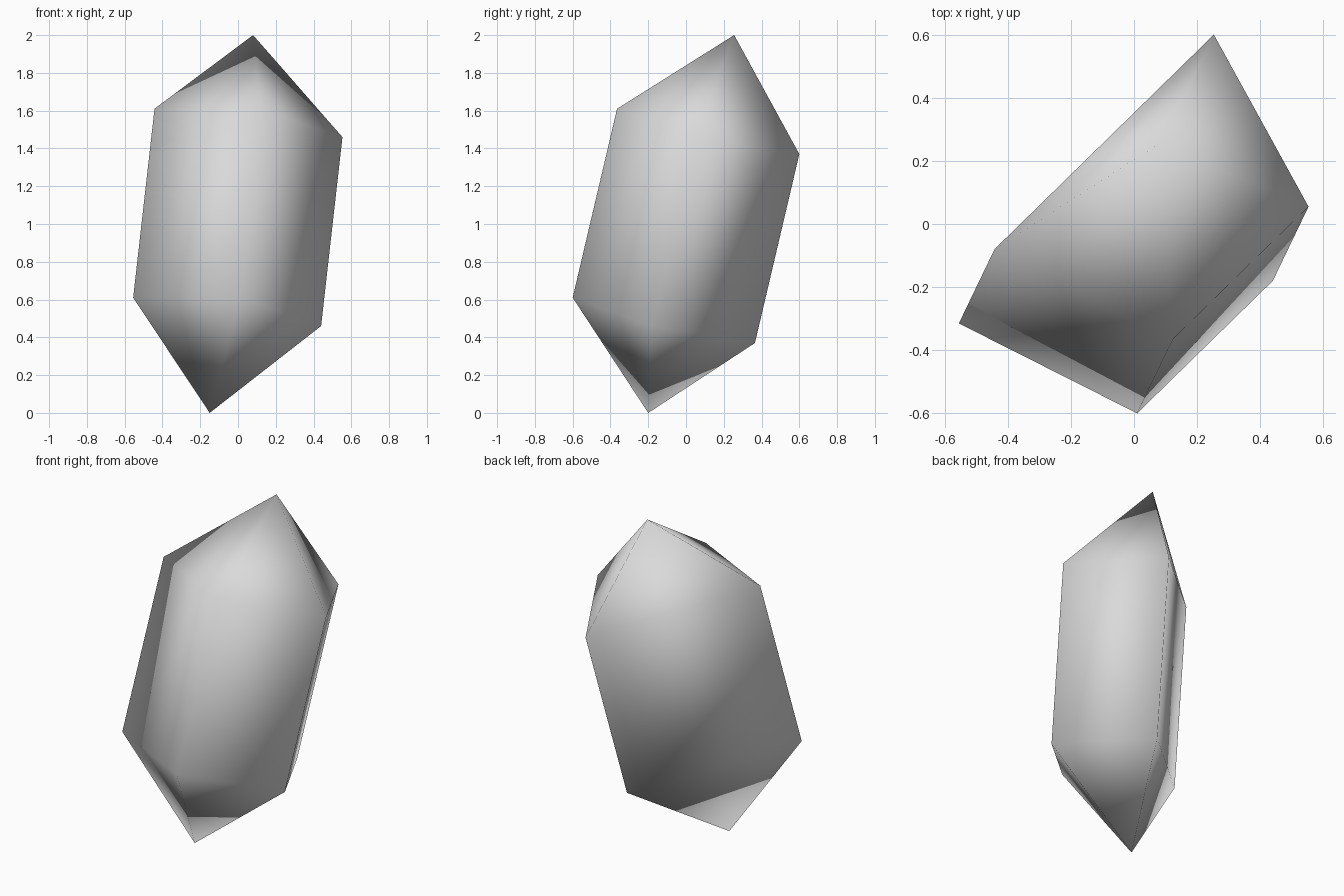
import bpy
import bmesh
from mathutils import Vector

cube = bpy.data.objects.get("Cube")
if cube:
    bpy.data.objects.remove(cube, do_unlink=True)


def flat_material(name, colour):
    mat = bpy.data.materials.new(name)
    mat.use_nodes = True
    mat.diffuse_color = colour
    mat.node_tree.nodes["Principled BSDF"].inputs["Base Color"].default_value = colour
    return mat


# Four-sided leaning prism: lower ring, swept along the axis, with a point at each end
axis = Vector((0.113, 0.235, 1.0))
lower_ring = [Vector(p) for p in (
    (0.01, -0.6, 0.61),
    (0.44, -0.18, 0.46),
    (0.14, 0.365, 0.37),
    (-0.555, -0.315, 0.61),
)]
bottom_tip = Vector((-0.15, -0.2, 0.0))
top_tip = Vector((0.08, 0.255, 2.0))

bm = bmesh.new()
low = [bm.verts.new(p) for p in lower_ring]
high = [bm.verts.new(p + axis) for p in lower_ring]
bottom = bm.verts.new(bottom_tip)
top = bm.verts.new(top_tip)

count = len(low)
for i in range(count):
    j = (i + 1) % count
    bm.faces.new((low[i], low[j], high[j], high[i]))  # long side
    bm.faces.new((high[i], high[j], top))             # upper facet
    bm.faces.new((low[j], low[i], bottom))            # lower facet
bmesh.ops.recalc_face_normals(bm, faces=bm.faces[:])

# The whole stone is softly shaded across its edges
for face in bm.faces:
    face.smooth = True

mesh = bpy.data.meshes.new("crystal")
bm.to_mesh(mesh)
bm.free()
mesh.materials.append(flat_material("light grey", (0.7, 0.7, 0.7, 1.0)))
crystal = bpy.data.objects.new("crystal", mesh)
bpy.context.collection.objects.link(crystal)
